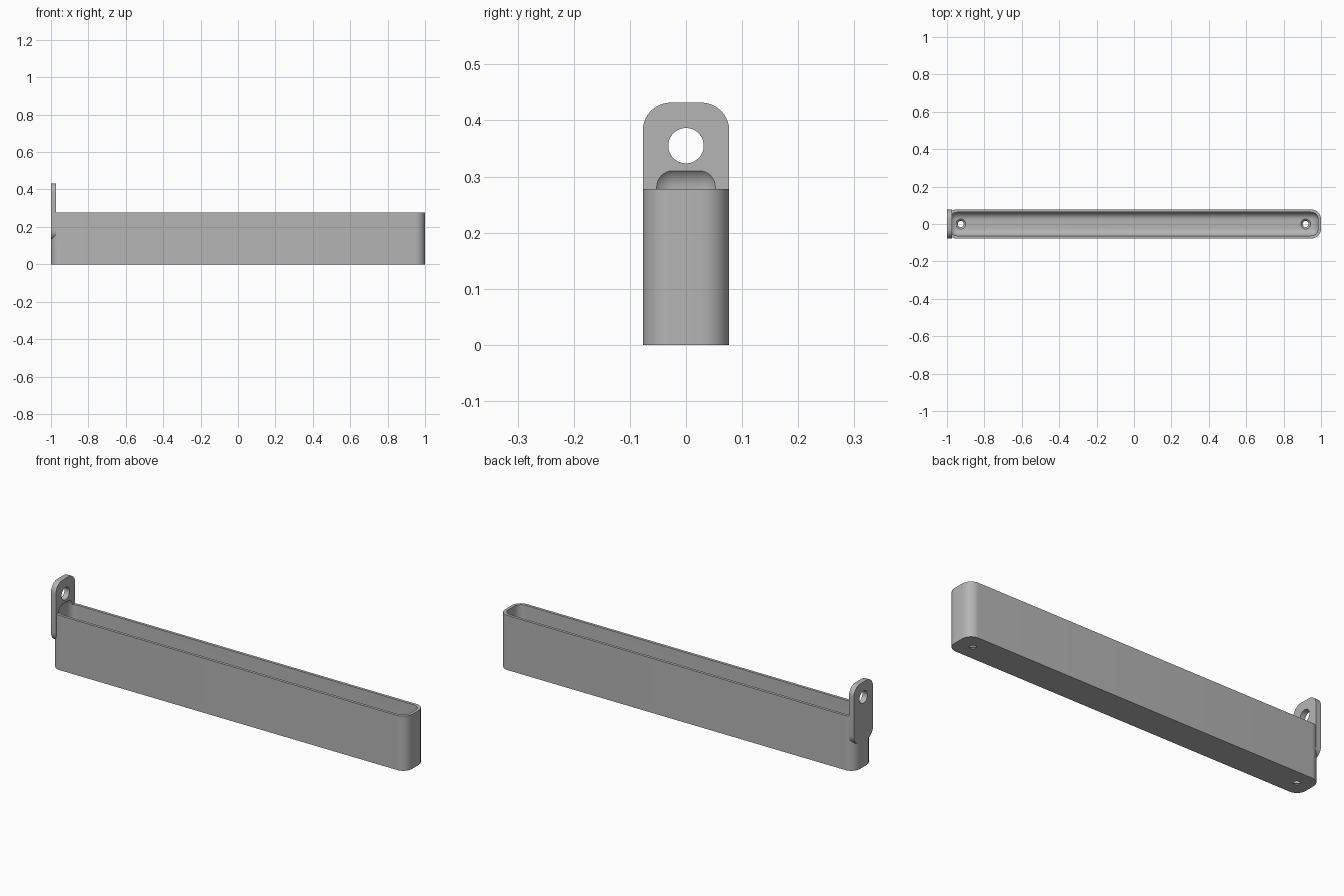
import bpy, bmesh, math
from mathutils import Matrix, Vector

cube = bpy.data.objects.get("Cube")
if cube:
    bpy.data.objects.remove(cube, do_unlink=True)

grey = bpy.data.materials.new("light_grey")
grey.use_nodes = True
grey.diffuse_color = (0.46, 0.46, 0.46, 1)
grey.node_tree.nodes["Principled BSDF"].inputs["Base Color"].default_value = grey.diffuse_color


def finish(name, bm):
    bmesh.ops.recalc_face_normals(bm, faces=bm.faces)
    mesh = bpy.data.meshes.new(name)
    bm.to_mesh(mesh)
    bm.free()
    mesh.materials.append(grey)
    obj = bpy.data.objects.new(name, mesh)
    bpy.context.collection.objects.link(obj)
    return obj


def rounded_block(name, low, high, radius, axis=None):
    """Box with edges rounded along one axis, or along all of them."""
    low, high = Vector(low), Vector(high)
    bm = bmesh.new()
    bmesh.ops.create_cube(bm, size=1)
    for v in bm.verts:
        v.co = (low + high) / 2 + v.co * (high - low)
    edges = [e for e in bm.edges if axis is None
             or abs((e.verts[0].co - e.verts[1].co)[axis]) > 1e-4]
    bmesh.ops.bevel(bm, geom=edges, offset=radius, segments=10, profile=0.5, affect='EDGES')
    return finish(name, bm)


def cone(name, r1, r2, depth, centre, turn=Matrix()):
    bm = bmesh.new()
    bmesh.ops.create_cone(bm, cap_ends=True, segments=40, radius1=r1, radius2=r2,
                          depth=depth, matrix=Matrix.Translation(centre) @ turn)
    return finish(name, bm)


def combine(target, other, operation):
    mod = target.modifiers.new(operation.title(), 'BOOLEAN')
    mod.operation = operation
    mod.solver = 'EXACT'
    mod.object = other
    bpy.ops.object.select_all(action='DESELECT')
    bpy.context.view_layer.objects.active = target
    target.select_set(True)
    bpy.ops.object.modifier_apply(modifier=mod.name)
    bpy.data.objects.remove(other, do_unlink=True)


# Long tray body with a hanging tab on its right end
tray = rounded_block("tray_with_hanging_tab", (-1, -0.077, 0), (1, 0.077, 0.278), 0.05, 2)
tab = rounded_block("tab", (-1, -0.077, 0.13), (-0.972, 0.077, 0.432), 0.05, 0)
combine(tray, tab, 'UNION')

# Round-edged cavity, which also scoops the inner face of the tab
cavity = rounded_block("cavity", (-0.985, -0.063, 0.015), (0.985, 0.063, 0.321), 0.04)
combine(tray, cavity, 'DIFFERENCE')

# Hanging hole
hole = cone("hole", 0.0315, 0.0315, 0.1, (-0.985, 0, 0.355), Matrix.Rotation(math.pi / 2, 4, 'Y'))
combine(tray, hole, 'DIFFERENCE')

# Countersunk screw holes in the floor
for x in (-0.926, 0.918):
    combine(tray, cone("screw_hole", 0.016, 0.016, 0.1, (x, 0, 0)), 'DIFFERENCE')
    combine(tray, cone("countersink", 0.014, 0.034, 0.02, (x, 0, 0.0125)), 'DIFFERENCE')

bpy.ops.object.shade_smooth_by_angle(angle=math.radians(30))
